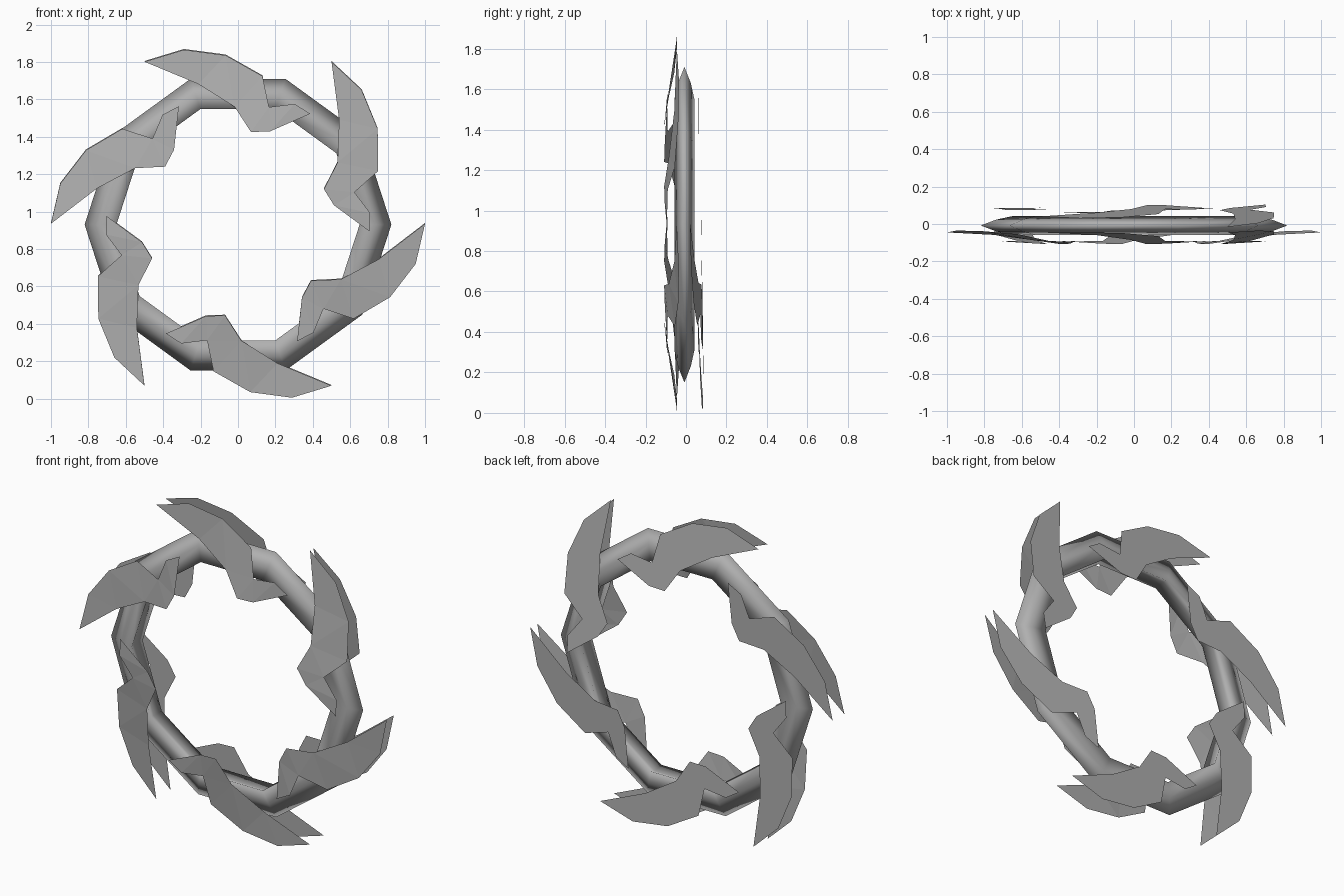
import bpy, math

if "Cube" in bpy.data.objects:
    bpy.data.objects.remove(bpy.data.objects["Cube"])

CZ = 0.935  # height of the ring centre

grey = bpy.data.materials.new("dark_grey")
grey.diffuse_color = (0.43, 0.43, 0.43, 1)
grey.use_nodes = True
grey.node_tree.nodes["Principled BSDF"].inputs["Base Color"].default_value = grey.diffuse_color


def make(name, verts, faces, smooth=False):
    me = bpy.data.meshes.new(name)
    me.from_pydata(verts, [], faces)
    me.materials.append(grey)
    me.update()
    ob = bpy.data.objects.new(name, me)
    bpy.context.collection.objects.link(ob)
    for p in me.polygons:
        p.use_smooth = smooth
    return ob


# Ten-sided ring: sharp outer rim, wide grooved inner side (radius, y)
section = [(0.82, 0), (0.735, -0.032), (0.65, -0.05), (0.672, 0), (0.65, 0.05), (0.735, 0.032)]
N, S = 10, len(section)
verts, faces = [], []
for i in range(N):
    a = 2 * math.pi * i / N
    verts += [(r * math.cos(a), y - 0.008, 0.93 + r * math.sin(a)) for r, y in section]
    for j in range(S):
        k, n = (i + 1) % N, (j + 1) % S
        faces.append((i * S + j, i * S + n, k * S + n, k * S + j))
make("ring", verts, faces, True)

# Blade outline (x, z, front-side y), tip first, hook sixth
blade = [(1.0, 0.0, -0.045), (0.95, -0.215, -0.045), (0.813, -0.393, -0.048),
         (0.618, -0.508, -0.065), (0.457, -0.455, -0.09), (0.403, -0.583, -0.093),
         (0.316, -0.628, -0.092), (0.342, -0.395, -0.105), (0.39, -0.305, -0.108),
         (0.55, -0.297, -0.085), (0.752, -0.19, -0.058)]
blade_faces = [(0, 1, 10), (10, 1, 2), (10, 2, 9), (9, 2, 3), (9, 3, 4),
               (9, 4, 8), (8, 4, 7), (7, 4, 5), (7, 5, 6)]
# Back blades are flat but tilted: offset, slope along x, slope along z
back_tilt = [(0.113, -0.093, 0.0), (0.099, 0.0, -0.132), (0.18, 0.0, -0.16),
             (0.062, -0.003, 0.0), (0.070, -0.008, -0.015), (0.047, 0.017, -0.033)]


def spin(x, z, a, cz):
    return x * math.cos(a) - z * math.sin(a), cz + x * math.sin(a) + z * math.cos(a)


def facing(ob, want):
    for p in ob.data.polygons:
        if p.normal.y * want < 0:
            p.flip()
    ob.data.update()


# Six thin blades on each side of the ring
for i in range(6):
    a = math.radians(60 * i)
    c, gx, gz = back_tilt[i]
    front, back = [], []
    for n, (x, z, y) in enumerate(blade):
        # most front blades lean back slightly along the outer edge
        lean = 0.01 if n in (1, 2, 3) and i % 3 != 2 else 0
        px, pz = spin(x, z, a, CZ)
        front.append((px, y + lean, pz))
        px, pz = spin(x, z, a, CZ + 0.004)
        back.append((px, c + gx * px + gz * (pz - CZ), pz))
    facing(make(f"front_blade_{i + 1}", front, blade_faces), -1)
    facing(make(f"back_blade_{i + 1}", back, blade_faces), 1)
